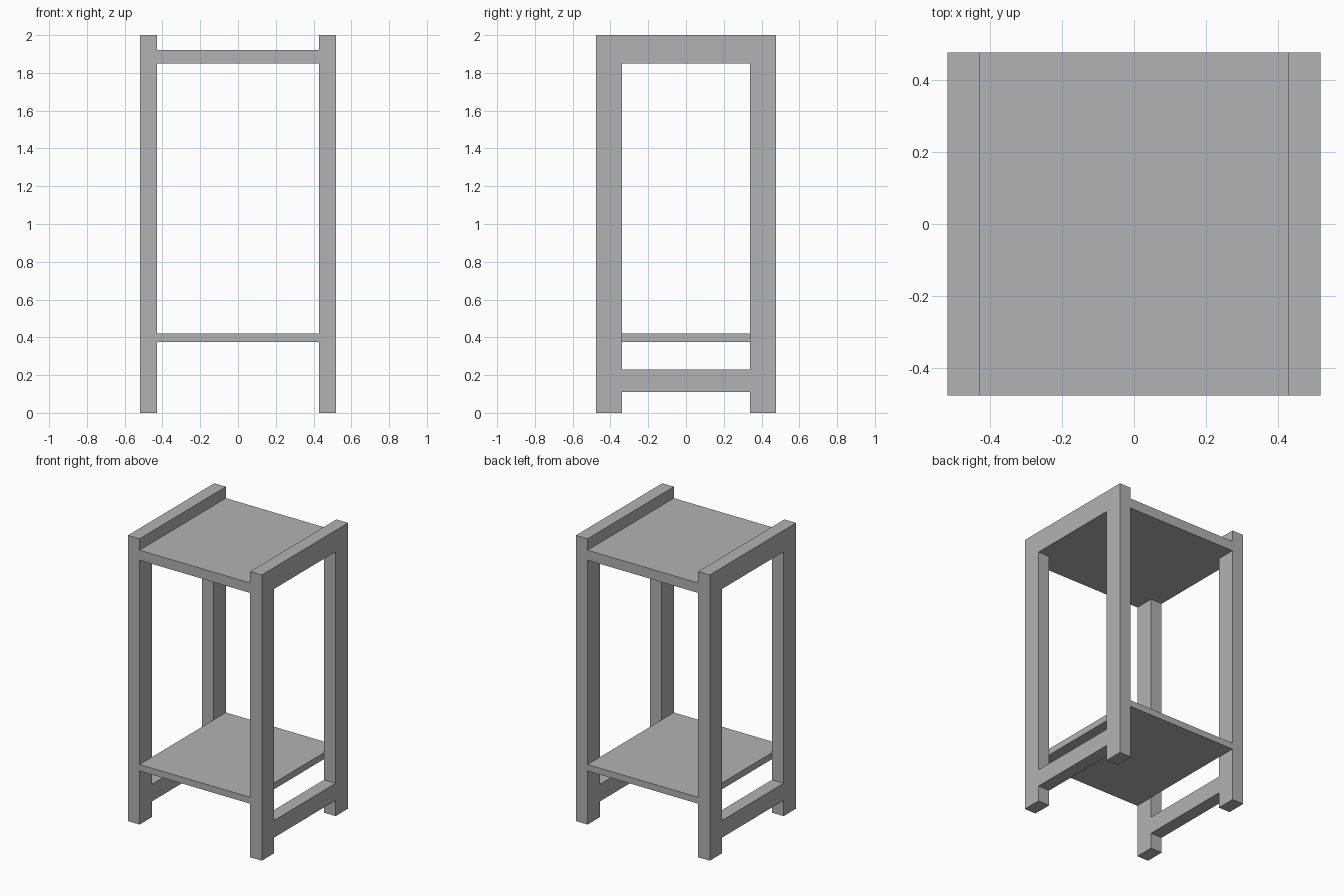
import bpy
import bmesh

cube = bpy.data.objects.get("Cube")
if cube:
    bpy.data.objects.remove(cube, do_unlink=True)

# Main dimensions
X_IN, X_OUT = 0.428, 0.518
Y_IN, Y_OUT = 0.34, 0.477
RAIL_LOW, RAIL_HIGH = 0.11, 0.23
TOP_UNDER, HEIGHT = 1.85, 2.0

# Single plain grey finish
grey = bpy.data.materials.new("plain_grey")
grey.use_nodes = True
colour = (0.448, 0.448, 0.448, 1)
grey.diffuse_color = colour
grey.node_tree.nodes["Principled BSDF"].inputs["Base Color"].default_value = colour


def add_object(name, bm):
    bmesh.ops.recalc_face_normals(bm, faces=bm.faces)
    mesh = bpy.data.meshes.new(name)
    bm.to_mesh(mesh)
    bm.free()
    mesh.materials.append(grey)
    obj = bpy.data.objects.new(name, mesh)
    bpy.context.collection.objects.link(obj)
    return obj


def side_frame(name, side):
    """Two legs joined by a bottom rail and a top rail, as one solid."""
    bm = bmesh.new()
    ys = (-Y_OUT, -Y_IN, Y_IN, Y_OUT)
    zs = (0, RAIL_LOW, RAIL_HIGH, TOP_UNDER, HEIGHT)
    grid = [[bm.verts.new((side * X_IN, y, z)) for z in zs] for y in ys]
    for i in range(len(ys) - 1):
        for j in range(len(zs) - 1):
            is_leg = i != 1
            is_rail = j in (1, 3)
            if is_leg or is_rail:
                bm.faces.new((grid[i][j], grid[i + 1][j],
                              grid[i + 1][j + 1], grid[i][j + 1]))
    result = bmesh.ops.extrude_face_region(bm, geom=bm.faces[:], use_keep_orig=True)
    moved = [v for v in result["geom"] if isinstance(v, bmesh.types.BMVert)]
    bmesh.ops.translate(bm, verts=moved, vec=(side * (X_OUT - X_IN), 0, 0))
    return add_object(name, bm)


def board(name, bottom, top):
    """Flat board spanning between the side frames."""
    bm = bmesh.new()
    bmesh.ops.create_cube(bm, size=1)
    bmesh.ops.scale(bm, vec=(2 * X_IN, 2 * Y_OUT, top - bottom), verts=bm.verts)
    bmesh.ops.translate(bm, vec=(0, 0, (top + bottom) / 2), verts=bm.verts)
    return add_object(name, bm)


# Side frames
side_frame("left_side_frame", 1)
side_frame("right_side_frame", -1)

# Table top and lower shelf
board("table_top", TOP_UNDER, 1.92)
board("lower_shelf", 0.375, 0.42)
